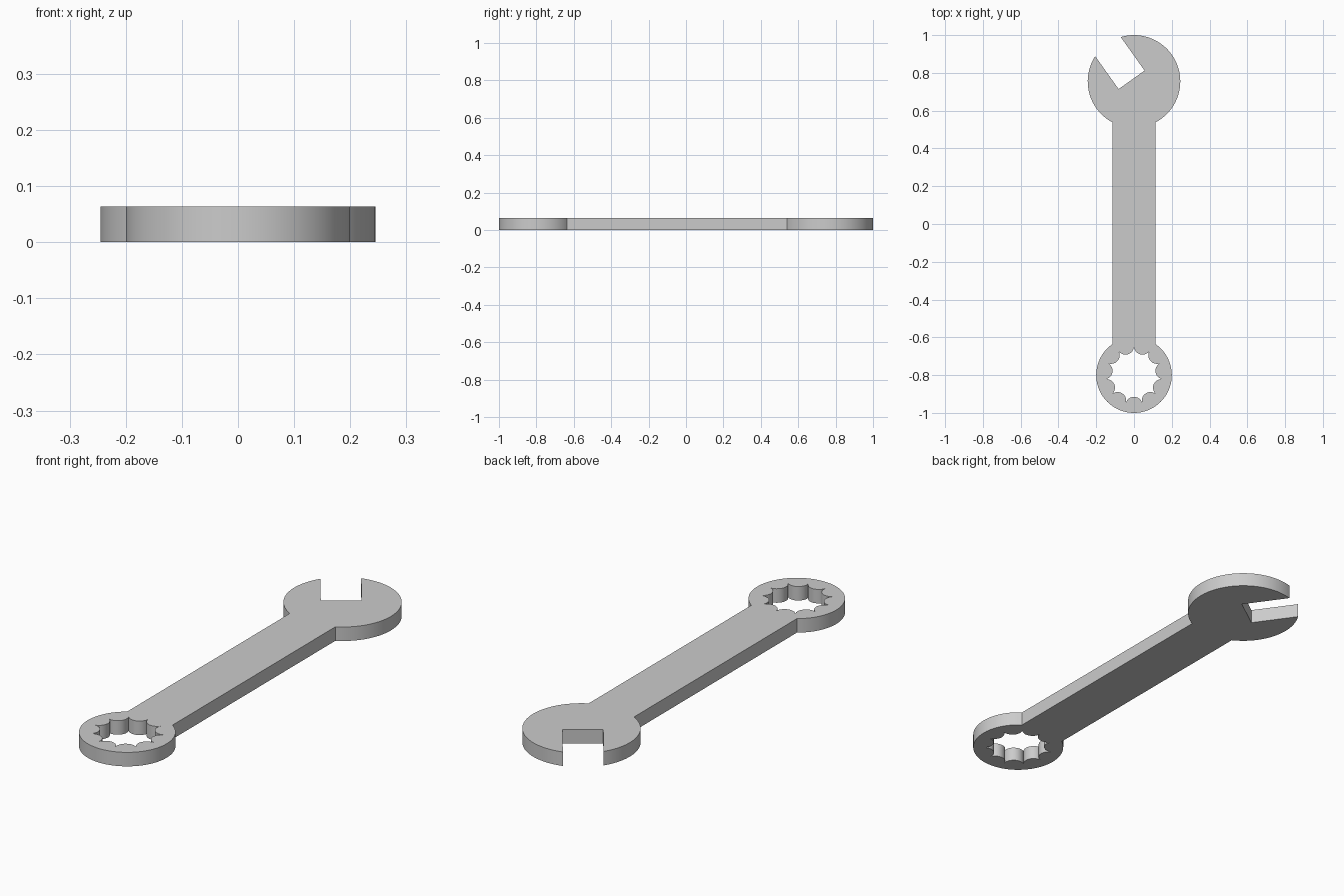
import bpy, bmesh
from math import sin, cos, asin, radians, pi, tau, hypot
from mathutils import Vector

if "Cube" in bpy.data.objects:
    bpy.data.objects.remove(bpy.data.objects["Cube"])

THICK = 0.064
HALF_W = 0.115                       # half width of the handle
HEAD, HEAD_R = Vector((0, 0.755)), 0.245
RING, RING_R = Vector((0, -0.8)), 0.2
SLOT_ANGLE, SLOT_L, SLOT_R, SLOT_FLOOR = radians(35.5), -0.09, 0.079, 0.014


def arc(centre, radius, start, end, steps):
    return [centre + radius * Vector((cos(a), sin(a)))
            for a in (start + (end - start) * i / steps for i in range(steps + 1))]


# Outer outline: open jaw, handle and ring in one counter-clockwise loop
axis = pi / 2 + SLOT_ANGLE
u = Vector((-sin(SLOT_ANGLE), cos(SLOT_ANGLE)))
v = Vector((cos(SLOT_ANGLE), sin(SLOT_ANGLE)))
neck = asin(HALF_W / HEAD_R)
collar = asin(HALF_W / RING_R)
outline = arc(HEAD, HEAD_R, -pi / 2 + neck, axis - asin(SLOT_R / HEAD_R), 48)
outline += [HEAD + u * SLOT_FLOOR + v * s for s in (SLOT_R, SLOT_L)]
outline += arc(HEAD, HEAD_R, axis - asin(SLOT_L / HEAD_R), 1.5 * pi - neck, 24)
outline += arc(RING, RING_R, pi / 2 + collar, 2.5 * pi - collar, 64)

# Ring hole: eleven rounded teeth meeting in sharp outer points
TEETH, CUSP_R, DEPTH = 11, 0.151, 0.03
half = pi / TEETH
chord = CUSP_R * sin(half)
tooth_r = (chord ** 2 + DEPTH ** 2) / (2 * DEPTH)
tooth_d = CUSP_R * cos(half) - DEPTH + tooth_r
sweep = asin(chord / tooth_r)
hole = []
for i in range(TEETH):
    a = pi / 2 + (2 * i + 1) * half
    centre = RING + tooth_d * Vector((cos(a), sin(a)))
    hole += arc(centre, tooth_r, a + pi + sweep, a + pi - sweep, 12)[:-1]

# Fill between the two loops and extrude to thickness
bm = bmesh.new()
edges = []
for loop in (outline, hole):
    verts = [bm.verts.new((p.x, p.y, 0)) for p in loop]
    edges += [bm.edges.new((verts[i - 1], verts[i])) for i in range(len(verts))]
bmesh.ops.triangle_fill(bm, use_beauty=True, use_dissolve=False, edges=edges)
top = bmesh.ops.extrude_face_region(bm, geom=bm.faces[:], use_keep_orig=True)
bmesh.ops.translate(bm, vec=(0, 0, THICK),
                    verts=[g for g in top["geom"] if isinstance(g, bmesh.types.BMVert)])
bmesh.ops.recalc_face_normals(bm, faces=bm.faces[:])

mesh = bpy.data.meshes.new("wrench")
bm.to_mesh(mesh)
bm.free()
wrench = bpy.data.objects.new("wrench", mesh)
bpy.context.collection.objects.link(wrench)
bpy.context.view_layer.objects.active = wrench
wrench.select_set(True)
bpy.ops.object.shade_smooth_by_angle()
